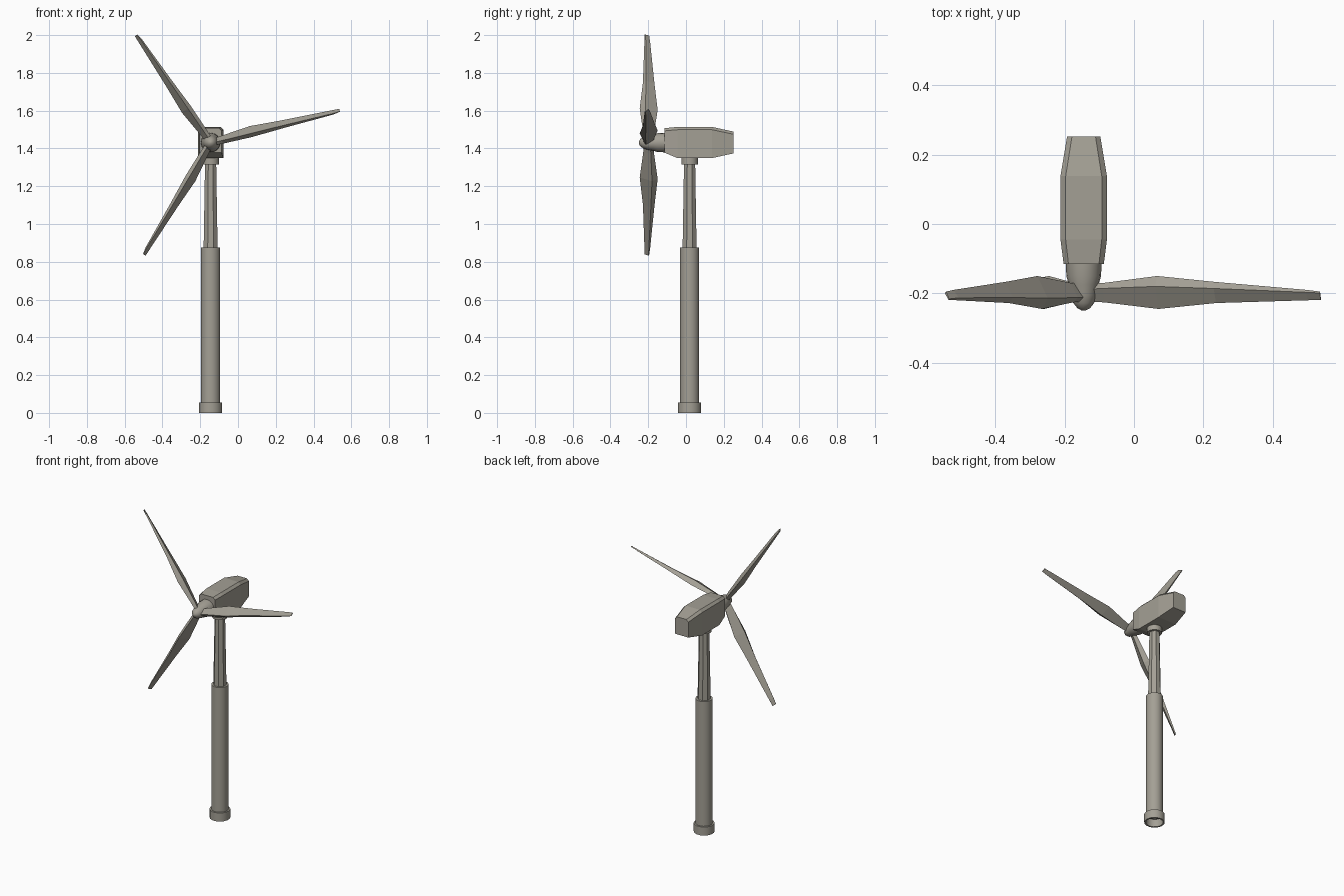
import bpy, bmesh, math
from mathutils import Vector, Matrix

if "Cube" in bpy.data.objects:
    bpy.data.objects.remove(bpy.data.objects["Cube"])

CX, CY, HUB_Y, HUB_Z = -0.145, 0.019, -0.2, 1.431

mat = bpy.data.materials.new("warm_grey")
mat.diffuse_color = (0.37, 0.35, 0.30, 1)
mat.use_nodes = True
mat.node_tree.nodes["Principled BSDF"].inputs["Base Color"].default_value = mat.diffuse_color


def loft(name, rings, cap_start=True, cap_end=True, smooth=None):
    """Skin a list of equally long point rings into one object."""
    bm = bmesh.new()
    rows = [[bm.verts.new(p) for p in r] for r in rings]
    n = len(rows[0])
    for a, b in zip(rows, rows[1:]):
        for i in range(n):
            j = (i + 1) % n
            bm.faces.new((a[i], a[j], b[j], b[i]))
    if cap_start:
        bm.faces.new(rows[0][::-1])
    if cap_end:
        bm.faces.new(rows[-1])
    bmesh.ops.recalc_face_normals(bm, faces=bm.faces)
    me = bpy.data.meshes.new(name)
    bm.to_mesh(me)
    bm.free()
    me.materials.append(mat)
    ob = bpy.data.objects.new(name, me)
    bpy.context.collection.objects.link(ob)
    if smooth:
        bpy.ops.object.select_all(action='DESELECT')
        ob.select_set(True)
        bpy.context.view_layer.objects.active = ob
        bpy.ops.object.shade_smooth_by_angle(angle=math.radians(smooth))
    return ob


def circle(r, z, n):
    return [Vector((CX + r * math.cos(2 * math.pi * (i + .5) / n),
                    CY + r * math.sin(2 * math.pi * (i + .5) / n), z)) for i in range(n)]


# tower: hollow foot, main column, faceted upper mast, collar
loft("foot", [circle(r, z, 16) for r, z in
              ((.05, .05), (.052, 0), (.062, 0), (.062, .056), (.05, .056))],
     True, False, smooth=35)
loft("lower_tower", [circle(.051, z, 20) for z in (.05, .875)], smooth=35)
loft("upper_tower", [circle(.040, .875, 8), circle(.032, 1.32, 8)])
loft("collar", [circle(.045, z, 16) for z in (1.315, 1.355)], smooth=35)


# nacelle: box with chamfered top edges, tapering to both ends
def nacelle_ring(y, w, z0, z1, c):
    prof = [(-w, z0), (w, z0), (w, z1 - c), (w - c, z1), (c - w, z1), (-w, z1 - c)]
    return [Vector((CX + x, y, z)) for x, z in prof]


loft("nacelle", [nacelle_ring(-.115, .058, 1.378, 1.507, .014),
                 nacelle_ring(-.045, .067, 1.349, 1.514, .015),
                 nacelle_ring(.138, .067, 1.349, 1.514, .015),
                 nacelle_ring(.252, .048, 1.374, 1.489, .014)])

# hub: turned shaft with rounded nose
hub = [(-.10, .052), (-.15, .05), (-.175, .043), (-.205, .037),
       (-.228, .03), (-.243, .018), (-.25, .005)]
loft("hub", [[Vector((CX + r * math.cos(2 * math.pi * i / 16), y,
                      HUB_Z + r * math.sin(2 * math.pi * i / 16))) for i in range(16)]
             for y, r in hub], smooth=40)

# blades: four-edged section (top, back, bottom, front ridges) along the radius
# each station: radius, then (in-plane offset, depth) for every ridge
stations = [
    (.015, (.018, .012), (.004, .028), (-.018, -.012), (-.004, -.024)),
    (.06, (.021, .014), (.004, .030), (-.021, -.012), (-.004, -.026)),
    (.22, (.035, .020), (.012, .050), (-.024, -.014), (-.004, -.045)),
    (.39, (.024, .014), (.009, .033), (-.018, -.012), (-.004, -.028)),
    (.66, (.012, .003), (.006, .010), (-.012, -.013), (-.006, -.020)),
    (.70, (.010, .001), (.005, .005), (-.006, -.016), (-.004, -.019)),
]
tips = [(.538, 1.60), (-.538, 2.0), (-.498, .838)]
for k, (tx, tz) in enumerate(tips):
    d = Vector((tx - CX, 0, tz - HUB_Z))
    scale = d.length / .70
    u = d.normalized()
    p = Vector((-u.z, 0, u.x))
    o = Vector((CX, HUB_Y, HUB_Z))
    rings = [[o + u * (s[0] * scale) + p * a + Vector((0, b, 0)) for a, b in s[1:]]
             for s in stations]
    loft(f"blade_{k + 1}", rings)
